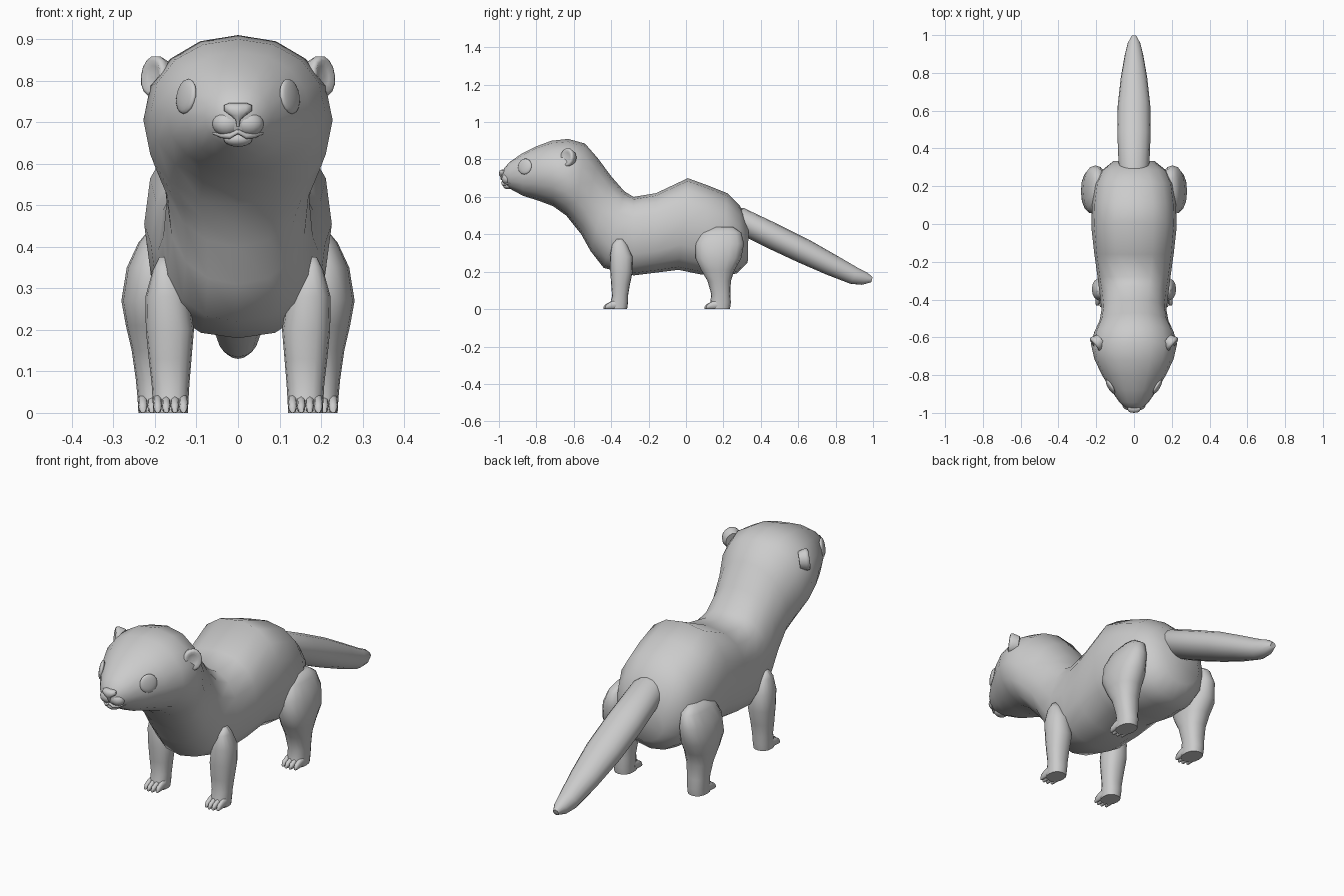
import bpy, bmesh, math
from mathutils import Vector, Matrix

if "Cube" in bpy.data.objects:
    bpy.data.objects.remove(bpy.data.objects["Cube"])

fur = bpy.data.materials.new("grey_fur")
fur.diffuse_color = (0.6, 0.6, 0.6, 1)
fur.use_nodes = True
fur.node_tree.nodes["Principled BSDF"].inputs["Base Color"].default_value = fur.diffuse_color


def finish(name, bm):
    """Turn a bmesh into a smooth, coloured object."""
    bmesh.ops.recalc_face_normals(bm, faces=bm.faces)
    mesh = bpy.data.meshes.new(name)
    bm.to_mesh(mesh)
    bm.free()
    mesh.materials.append(fur)
    obj = bpy.data.objects.new(name, mesh)
    bpy.context.collection.objects.link(obj)
    bpy.context.view_layer.objects.active = obj
    obj.select_set(True)
    bpy.ops.object.shade_smooth_by_angle(angle=math.radians(60))
    obj.select_set(False)
    return obj


def loft(name, rings, sides=16):
    """Skin rings given as (centre, half axis u, half axis v, roundness power)."""
    bm = bmesh.new()
    loops = []
    for c, u, v, p in rings:
        loop = []
        for i in range(sides):
            a = math.tau * i / sides
            ca, sa = math.cos(a), math.sin(a)
            x = math.copysign(abs(ca) ** (2 / p), ca)
            y = math.copysign(abs(sa) ** (2 / p), sa)
            loop.append(bm.verts.new(Vector(c) + Vector(u) * x + Vector(v) * y))
        loops.append(loop)
    for a, b in zip(loops, loops[1:]):
        for i in range(sides):
            j = (i + 1) % sides
            bm.faces.new((a[i], a[j], b[j], b[i]))
    bm.faces.new(loops[0])
    bm.faces.new(loops[-1])
    return finish(name, bm)


def spine_loft(name, rows):
    """Loft from rows of top y, top z, bottom y, bottom z, half width, power."""
    rings = []
    for ty, tz, by, bz, w, p in rows:
        rings.append(((0, (ty + by) / 2, (tz + bz) / 2), (w, 0, 0),
                      (0, (ty - by) / 2, (tz - bz) / 2), p))
    return loft(name, rings)


def ellipsoid(name, centre, radii, rot=Matrix.Identity(4), seg=16, rows=10):
    bm = bmesh.new()
    m = Matrix.Translation(centre) @ rot @ Matrix.Diagonal((*radii, 1))
    bmesh.ops.create_uvsphere(bm, u_segments=seg, v_segments=rows, radius=1, matrix=m)
    return finish(name, bm)


# Head, neck and trunk as one skin
body = spine_loft("body", [
    (-.985, .725, -.98, .685, .025, 2), (-.97, .755, -.965, .66, .052, 2.1),
    (-.945, .785, -.935, .64, .08, 2.1), (-.88, .83, -.87, .605, .125, 2.1),
    (-.80, .87, -.79, .58, .172, 2.1), (-.72, .90, -.71, .55, .21, 2.1),
    (-.63, .91, -.64, .50, .228, 2.1), (-.54, .885, -.60, .45, .21, 2.1),
    (-.47, .805, -.56, .40, .183, 2.1), (-.40, .71, -.51, .31, .172, 2.2),
    (-.33, .63, -.44, .22, .18, 2.3), (-.28, .60, -.28, .18, .193, 2.5),
    (-.16, .62, -.16, .195, .21, 2.5), (.01, .70, -.04, .21, .226, 2.4),
    (.12, .66, .08, .185, .222, 2.4), (.22, .62, .20, .18, .208, 2.3),
    (.29, .55, .27, .19, .175, 2.2), (.335, .45, .33, .25, .11, 2)])

# Tail
spine_loft("tail", [
    (.26, .54, .28, .41, .07, 2), (.31, .54, .34, .375, .082, 2),
    (.50, .45, .45, .32, .088, 2), (.66, .37, .60, .25, .086, 2),
    (.80, .29, .75, .185, .07, 2), (.92, .22, .88, .135, .048, 2),
    (.97, .195, .94, .13, .034, 2), (.998, .17, .99, .143, .014, 2)])

# Legs as rows of z, back-to-front y span and inner-to-outer x span
FRONT = [(.375, -.37, -.34, .165, .19), (.345, -.395, -.315, .145, .205),
         (.28, -.407, -.285, .118, .223), (.20, -.405, -.285, .106, .222),
         (.13, -.40, -.30, .112, .215), (.07, -.395, -.31, .117, .208),
         (.035, -.405, -.31, .119, .206), (0, -.41, -.315, .121, .204)]
HIND = [(.44, .15, .25, .17, .215), (.41, .08, .295, .15, .24),
        (.35, .05, .31, .14, .268), (.27, .052, .295, .135, .281),
        (.21, .08, .26, .138, .27), (.15, .115, .24, .144, .256),
        (.08, .135, .237, .15, .246), (.035, .13, .24, .152, .242),
        (0, .125, .235, .153, .24)]

for side, s in (("left", 1), ("right", -1)):
    for label, rows, toe_y in (("front", FRONT, -.40), ("hind", HIND, .14)):
        loft(f"{label}_leg_{side}", [
            ((s * (x0 + x1) / 2, (y0 + y1) / 2, z), ((x1 - x0) / 2, 0, 0),
             (0, (y1 - y0) / 2, 0), 2.3) for z, y0, y1, x0, x1 in rows])
        # Four toes, flat underneath
        x0, x1 = rows[-1][3:]
        w = (x1 - x0) / 4
        for i in range(4):
            reach = .04 if i in (1, 2) else .032
            cx = s * (x0 + w * (i + .5))
            loft(f"{label}_toe_{i + 1}_{side}", [
                ((cx, toe_y + dy * reach, h / 2), (w * k, 0, 0), (0, 0, h / 2), 2.5)
                for dy, h, k in ((-1, .014, .3), (-.75, .027, .47), (0, .04, .53),
                                 (1, .05, .5))], 8)

    # Ear: flattened dish with a hollow facing out and forward
    turn = Vector((s * .75, -.62, .12)).to_track_quat('Z', 'Y').to_matrix().to_4x4()
    m = Matrix.Translation((s * .198, -.632, .81)) @ turn
    dish = [(.0, .010), (.022, .009), (.034, .016), (.043, .012), (.045, 0), (.036, -.03)]
    loft(f"ear_{side}", [(m @ Vector((0, 0, h)), turn.to_3x3() @ Vector((r * .95 + .001, 0, 0)),
                          turn.to_3x3() @ Vector((0, r * 1.1 + .001, 0)), 2) for r, h in dish], 14)

    # Eye: shallow dome lying on the head
    hit, point, normal, _ = body.closest_point_on_mesh(Vector((s * .122, -.86, .762)))
    turn = normal.to_track_quat('Z', 'Y').to_matrix().to_4x4()
    ellipsoid(f"eye_{side}", point, (.042, .043, .012), turn)

    # Muzzle pad and upper lip
    ellipsoid(f"muzzle_pad_{side}", (s * .026, -.956, .697), (.036, .03, .03))
    loft(f"lip_{side}", [((s * x, y, z), (0, r, 0), (0, 0, r), 2) for x, y, z, r in
                         ((0, -.982, .678, .006), (.02, -.978, .667, .007),
                          (.04, -.962, .668, .006), (.062, -.943, .674, .002))], 8)

# Nose: wide top narrowing down to a stem
loft("nose", [((0, y, z), (w, 0, 0), (0, d, 0), 2.4) for y, z, w, d in
              ((-.975, .746, .022, .008), (-.979, .741, .034, .017),
               (-.981, .728, .034, .019), (-.982, .716, .018, .017),
               (-.982, .706, .006, .011), (-.982, .69, .003, .008))], 12)

# Chin
ellipsoid("chin", (0, -.952, .659), (.034, .026, .018))
